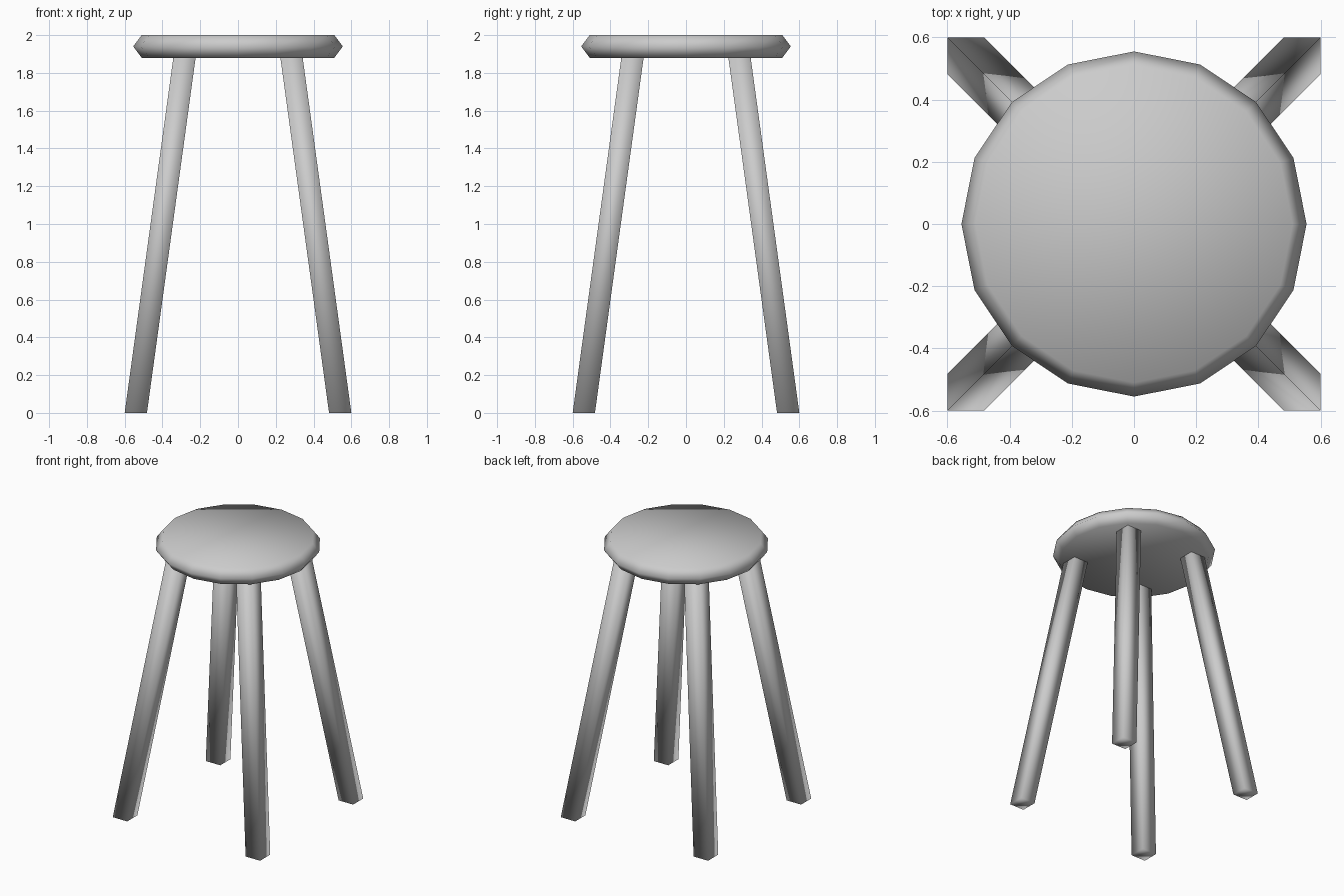
import bpy
import bmesh
import math

cube = bpy.data.objects.get("Cube")
if cube:
    bpy.data.objects.remove(cube, do_unlink=True)

grey = bpy.data.materials.new("plain_grey")
grey.use_nodes = True
grey.diffuse_color = (0.6, 0.6, 0.6, 1)
grey.node_tree.nodes["Principled BSDF"].inputs["Base Color"].default_value = (0.6, 0.6, 0.6, 1)


def loft(name, rings):
    """Skin a stack of matching rings, cap both ends and shade smooth."""
    bm = bmesh.new()
    loops = [[bm.verts.new(p) for p in ring] for ring in rings]
    n = len(loops[0])
    for low, high in zip(loops, loops[1:]):
        for i in range(n):
            j = (i + 1) % n
            bm.faces.new((low[i], low[j], high[j], high[i]))
    bm.faces.new(loops[0][::-1])
    bm.faces.new(loops[-1])
    bmesh.ops.recalc_face_normals(bm, faces=bm.faces)
    for face in bm.faces:
        face.smooth = True
    mesh = bpy.data.meshes.new(name)
    bm.to_mesh(mesh)
    bm.free()
    mesh.materials.append(grey)
    obj = bpy.data.objects.new(name, mesh)
    bpy.context.collection.objects.link(obj)
    return obj


def circle(radius, z, sides=16):
    return [(radius * math.cos(math.tau * i / sides),
             radius * math.sin(math.tau * i / sides), z) for i in range(sides)]


def square(cx, cy, half, z):
    return [(cx + sx * half, cy + sy * half, z)
            for sx, sy in ((-1, -1), (1, -1), (1, 1), (-1, 1))]


# Round seat with a bevelled rim
loft("seat", [circle(0.51, 1.88), circle(0.555, 1.94), circle(0.51, 2.0)])

# Four square legs splayed outwards on the diagonals
FOOT, TOP, HALF, TOP_Z = 0.541, 0.278, 0.059, 1.92
for side, sx in (("left", 1), ("right", -1)):
    for end, sy in (("front", -1), ("back", 1)):
        loft(f"{end}_{side}_leg",
             [square(sx * FOOT, sy * FOOT, HALF, 0),
              square(sx * TOP, sy * TOP, HALF, TOP_Z)])
